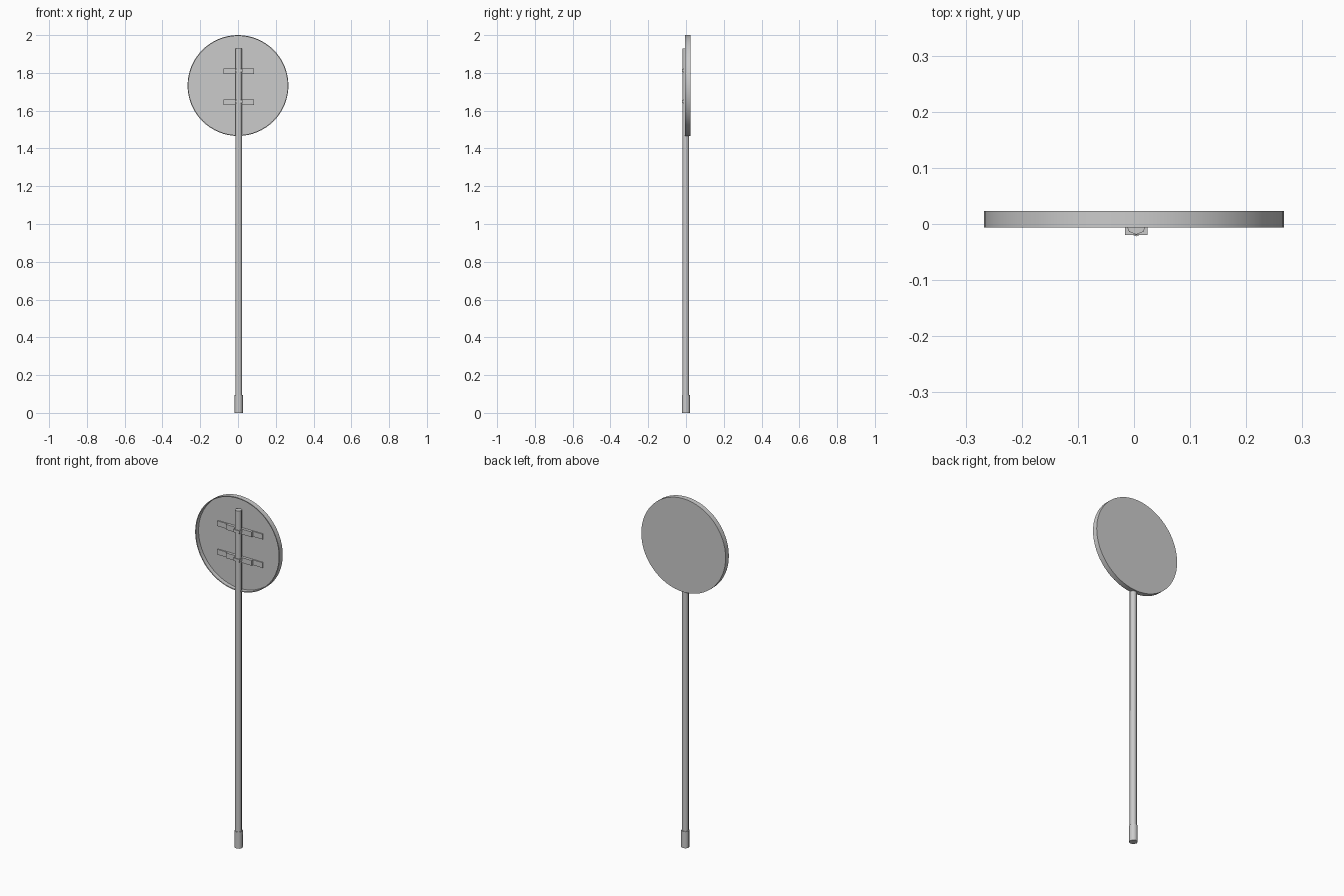
import bpy, bmesh, math
from mathutils import Matrix

cube = bpy.data.objects.get("Cube")
if cube:
    bpy.data.objects.remove(cube, do_unlink=True)

metal = bpy.data.materials.new("grey metal")
metal.use_nodes = True
GREY = (0.6, 0.6, 0.6, 1)
metal.diffuse_color = GREY
metal.node_tree.nodes["Principled BSDF"].inputs["Base Color"].default_value = GREY

POLE_X = 0.004
SIGN_Z = 1.733


def add_object(name, bm, smooth=True):
    bmesh.ops.recalc_face_normals(bm, faces=bm.faces)
    mesh = bpy.data.meshes.new(name)
    bm.to_mesh(mesh)
    bm.free()
    mesh.materials.append(metal)
    obj = bpy.data.objects.new(name, mesh)
    bpy.context.collection.objects.link(obj)
    if smooth:
        bpy.ops.object.select_all(action="DESELECT")
        obj.select_set(True)
        bpy.context.view_layer.objects.active = obj
        bpy.ops.object.shade_smooth_by_angle(angle=math.radians(50))
    return obj


def tube(name, radius, bottom, top, y):
    bm = bmesh.new()
    bmesh.ops.create_cone(bm, cap_ends=True, segments=8, radius1=radius, radius2=radius,
                          depth=top - bottom,
                          matrix=Matrix.Translation((POLE_X, y, (bottom + top) / 2)))
    return add_object(name, bm)


def box(name, x, y, z):
    bm = bmesh.new()
    bmesh.ops.create_cube(bm, size=1)
    for v in bm.verts:
        for axis, (low, high) in enumerate((x, y, z)):
            v.co[axis] = high if v.co[axis] > 0 else low
    return add_object(name, bm, smooth=False)


# Shallow round pan, open to the front: (radius, y) profile spun around the y axis
profile = [(0, 0.023), (0.267, 0.023), (0.267, -0.006), (0.262, -0.006), (0.262, 0.018), (0, 0.018)]
bm = bmesh.new()
verts = [bm.verts.new((r, y, SIGN_Z)) for r, y in profile]
edges = [bm.edges.new(pair) for pair in zip(verts, verts[1:])]
bmesh.ops.spin(bm, geom=verts + edges, cent=(0, 0, SIGN_Z), axis=(0, 1, 0),
               angle=math.tau, steps=64)
bmesh.ops.remove_doubles(bm, verts=bm.verts, dist=0.0001)
add_object("sign_pan", bm)

# Pole and its wider foot sleeve
tube("pole", 0.018, 0.05, 1.93, -0.001)
tube("foot_sleeve", 0.022, 0, 0.095, 0)

# Two mounting brackets: a rail on the plate and a clamp plate behind the pole
for label, z in (("upper", 1.808), ("lower", 1.645)):
    span = (z - 0.015, z + 0.015)
    box(label + "_rail", (-0.14, 0.147), (0.012, 0.019), span)
    box(label + "_clamp", (-0.078, 0.085), (0.002, 0.013), span)
    box(label + "_strap", (POLE_X - 0.02, POLE_X + 0.02), (-0.02, 0.012), (z - 0.004, z + 0.012))
